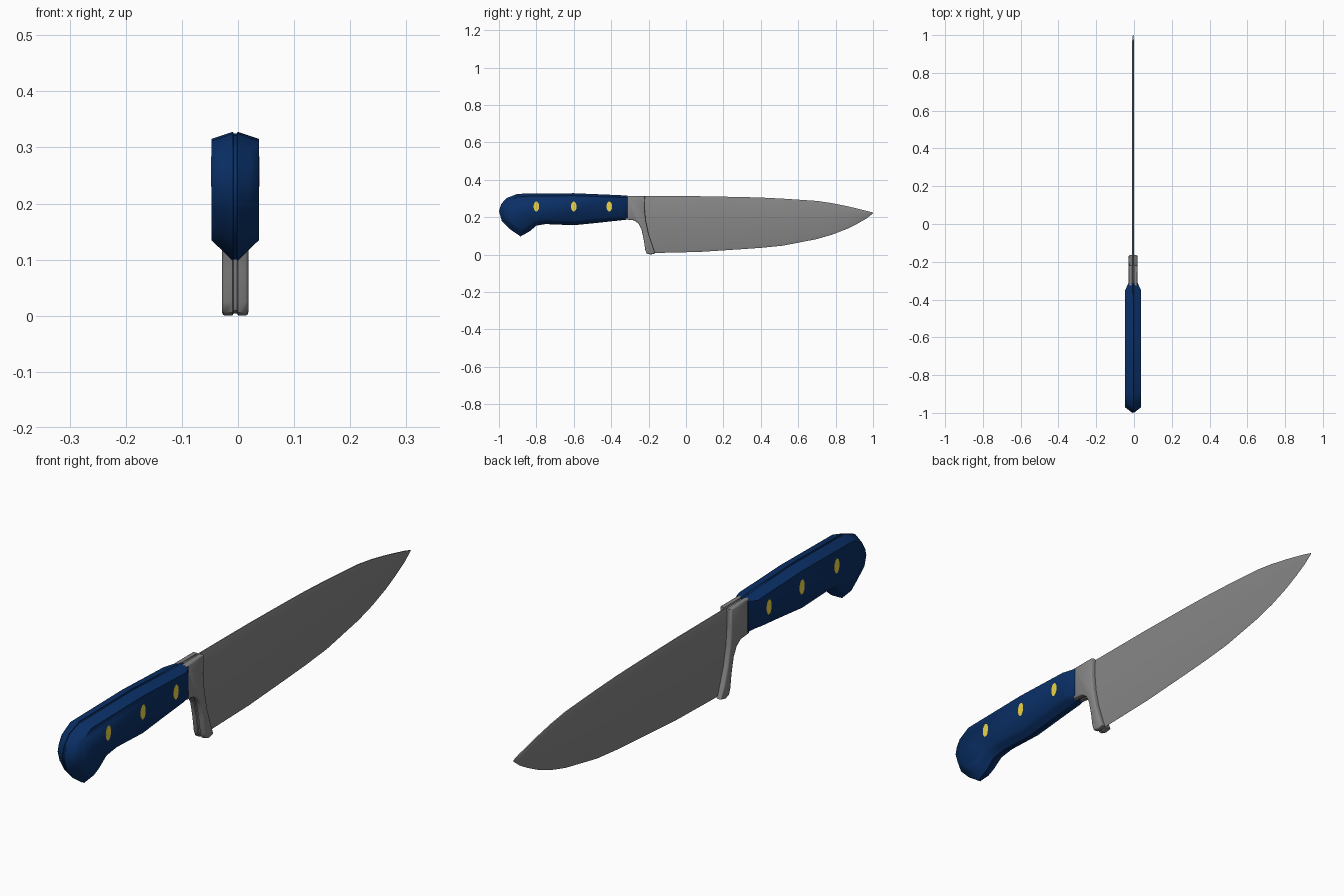
import bpy, bmesh, math
from mathutils import Vector

if "Cube" in bpy.data.objects:
    bpy.data.objects.remove(bpy.data.objects["Cube"])

CX = -0.005  # centre plane of the knife


def material(name, rgb):
    m = bpy.data.materials.new(name)
    m.diffuse_color = (*rgb, 1)
    m.use_nodes = True
    m.node_tree.nodes["Principled BSDF"].inputs["Base Color"].default_value = m.diffuse_color
    return m


def finish(name, bm, mat, angle=30):
    bmesh.ops.recalc_face_normals(bm, faces=bm.faces)
    me = bpy.data.meshes.new(name)
    bm.to_mesh(me)
    bm.free()
    ob = bpy.data.objects.new(name, me)
    bpy.context.collection.objects.link(ob)
    me.materials.append(mat)
    bpy.ops.object.select_all(action='DESELECT')
    ob.select_set(True)
    bpy.context.view_layer.objects.active = ob
    bpy.ops.object.shade_smooth_by_angle(angle=math.radians(angle))
    return ob


def loft(loops):
    """Skin closed loops of equal length and cap both ends."""
    bm = bmesh.new()
    rows = [[bm.verts.new(p) for p in lp] for lp in loops]
    n = len(rows[0])
    for a, b in zip(rows, rows[1:]):
        for i in range(n):
            j = (i + 1) % n
            bm.faces.new((a[i], a[j], b[j], b[i]))
    bm.faces.new(rows[0])
    bm.faces.new(rows[-1])
    return bm


def inset(outline, depths):
    """Move each outline point inwards (outline runs clockwise in y, z)."""
    pts = [Vector(p) for p in outline]
    out = []
    for i, p in enumerate(pts):
        e1 = (p - pts[i - 1]).normalized()
        e2 = (pts[(i + 1) % len(pts)] - p).normalized()
        t = (e1 + e2).normalized()
        out.append(p + Vector((t.y, -t.x)) * depths[i])
    return out


def mirrored(rings):
    """rings: (x, outline) from centre outwards; returns loops across both sides."""
    full = [(-x, o) for x, o in reversed(rings)] + rings
    return [[(CX + x, p[0], p[1]) for p in o] for x, o in full]


blue = material("handle_blue", (0.003, 0.029, 0.135))
steel = material("steel_grey", (0.24, 0.24, 0.24))
gold = material("rivet_gold", (0.85, 0.66, 0.06))

# handle: bevelled scales with a narrow groove along the middle
handle = [(-0.313, 0.187), (-0.36, 0.182), (-0.46, 0.171), (-0.60, 0.157),
          (-0.75, 0.163), (-0.80, 0.155), (-0.835, 0.125), (-0.885, 0.097),
          (-0.94, 0.135), (-0.985, 0.18), (-1.0, 0.232), (-0.988, 0.27),
          (-0.96, 0.302), (-0.90, 0.325), (-0.60, 0.328), (-0.36, 0.318),
          (-0.313, 0.315)]
N = len(handle)
depth = [0, .022, .024, .024, .024, .026, .03, .038, .034, .03, .03, .028,
         .022, .014, .013, .012, 0]
groove = inset(handle, [0] + [0.003] * (N - 2) + [0])
mid = inset(handle, [d * 0.55 for d in depth])
side = inset(handle, depth)
side[0], side[-1] = Vector((-0.352, 0.207)), Vector((-0.352, 0.304))
mid[0], mid[-1] = Vector((-0.313, 0.197)), Vector((-0.313, 0.308))
finish("handle", loft(mirrored([(0.003, groove), (0.004, handle),
                                (0.025, mid), (0.0425, side)])), blue, 62)

# bolster: rounded collar with a heel reaching down to the edge
bolster = [(-0.165, 0.006), (-0.19, 0.0), (-0.21, 0.006), (-0.218, 0.025),
           (-0.226, 0.08), (-0.238, 0.135), (-0.255, 0.167), (-0.278, 0.183),
           (-0.325, 0.188), (-0.325, 0.314), (-0.22, 0.314), (-0.222, 0.25),
           (-0.215, 0.18), (-0.2, 0.11), (-0.18, 0.05)]
K = len(bolster)
finish("bolster", loft(mirrored([(0.003, inset(bolster, [0.004] * K)),
                                 (0.005, bolster), (0.018, bolster),
                                 (0.0217, inset(bolster, [0.0018] * K)),
                                 (0.0235, inset(bolster, [0.006] * K))])), steel, 50)

# blade: y, spine z, edge z, bevel height; the first section slants into the bolster
stations = [(-0.19, 0.313, 0.008, 0.016), (0.07, 0.312, 0.014, 0.016),
            (0.286, 0.308, 0.028, 0.016), (0.40, 0.305, 0.036, 0.016),
            (0.52, 0.299, 0.048, 0.017), (0.70, 0.287, 0.083, 0.018),
            (0.78, 0.275, 0.106, 0.019), (0.86, 0.259, 0.137, 0.02),
            (0.92, 0.245, 0.167, 0.02), (0.965, 0.234, 0.193, 0.015),
            (1.0, 0.225, 0.220, 0.001)]
sections = []
for y, top, edge, bev in stations:
    t = 0.005 if y < 0.99 else 0.001
    slant = 0.16 if y < 0 else 0
    low = edge + bev
    half = [(t * 0.5, top), (t, top - bev * 0.4), (t * 0.9, (top + low) / 2),
            (t * 0.75, low)]
    sec = ([(x, z) for x, z in half] + [(0, edge)]
           + [(-x, z) for x, z in reversed(half)])
    sections.append([(CX + x, y - slant * z, z) for x, z in sec])
finish("blade", loft(sections), steel, 40)

# rivets: oval pins showing on both sides
for i, y in enumerate((-0.80, -0.60, -0.41)):
    ovals = []
    for x in (-0.0429, 0.0429):
        ovals.append([(CX + x, y + 0.015 * math.cos(a), 0.257 + 0.027 * math.sin(a))
                      for a in (k * math.tau / 16 for k in range(16))])
    finish(f"rivet_{i + 1}", loft(ovals), gold)
